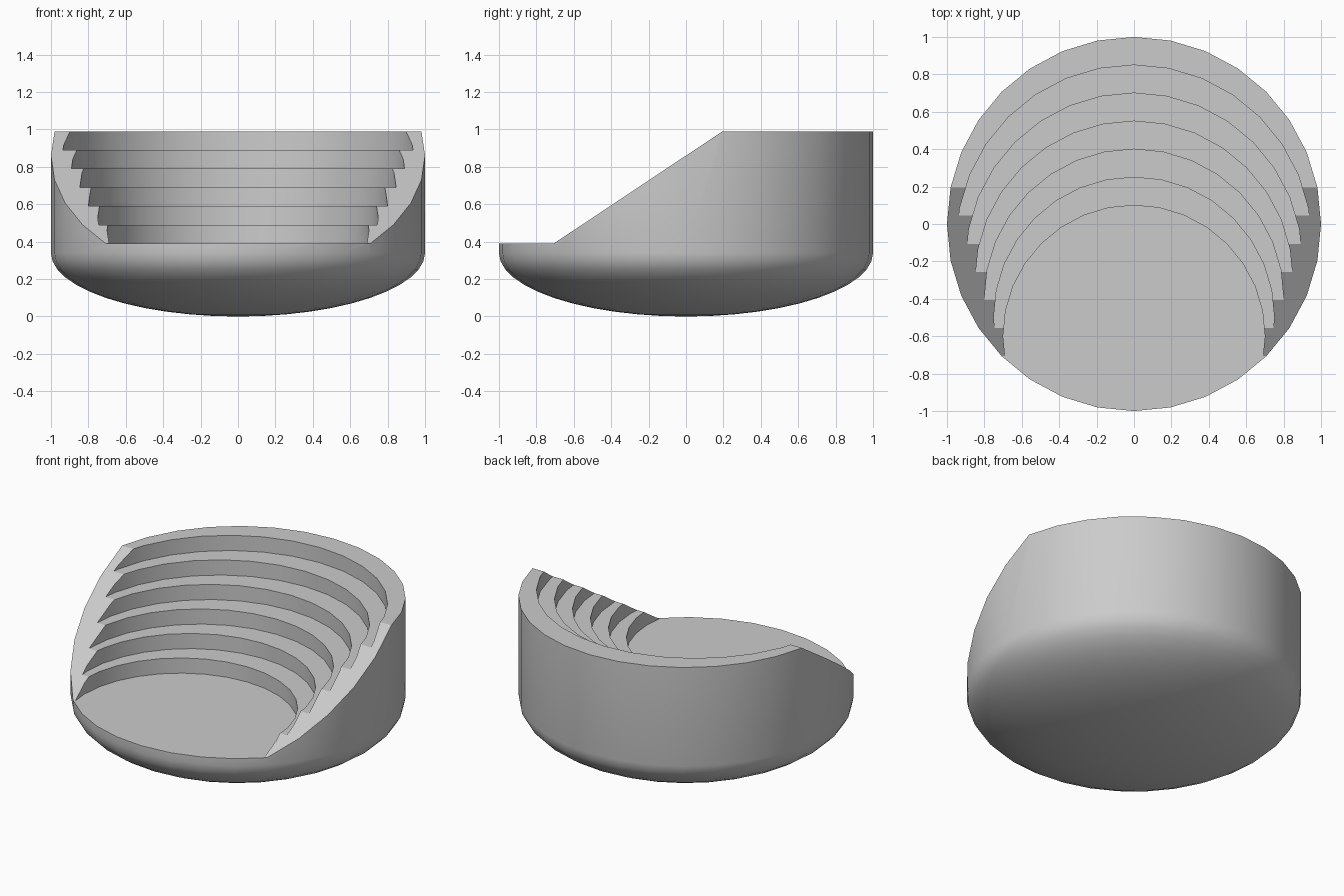
import bpy, bmesh
from math import sin, cos, pi, radians

if "Cube" in bpy.data.objects:
    bpy.data.objects.remove(bpy.data.objects["Cube"])

SEG = 32            # sides of every circle
FLOOR, TOP = 0.39, 0.99
BOWL = 0.34         # height of the rounded underside


def finish(name, bm):
    bmesh.ops.recalc_face_normals(bm, faces=bm.faces)
    me = bpy.data.meshes.new(name)
    bm.to_mesh(me)
    bm.free()
    ob = bpy.data.objects.new(name, me)
    bpy.context.collection.objects.link(ob)
    return ob


def cut(target, cutter):
    mod = target.modifiers.new("cut", 'BOOLEAN')
    mod.operation = 'DIFFERENCE'
    mod.solver = 'EXACT'
    mod.object = cutter
    bpy.context.view_layer.objects.active = target
    bpy.ops.object.modifier_apply(modifier=mod.name)
    bpy.data.objects.remove(cutter)


# Solid body: round wall over a flattened half-sphere underside
bm = bmesh.new()
N = 12
profile = [(sin(i * pi / 2 / N), BOWL * (1 - cos(i * pi / 2 / N))) for i in range(1, N + 1)]
profile.append((1, TOP))
rings = [[bm.verts.new((r * sin(2 * pi * k / SEG), r * cos(2 * pi * k / SEG), z))
          for k in range(SEG)] for r, z in profile]
pole = bm.verts.new((0, 0, 0))
for k in range(SEG):
    n = (k + 1) % SEG
    bm.faces.new((pole, rings[0][k], rings[0][n]))
    for a, b in zip(rings, rings[1:]):
        bm.faces.new((a[k], b[k], b[n], a[n]))
bm.faces.new(rings[-1])
body = finish("stepped_amphitheatre", bm)

# Front opening: flat stage with sloping sides
bm = bmesh.new()
outline = [(-1.5, FLOOR), (-0.707, FLOOR), (0.195, TOP), (0.345, TOP + 0.1), (-1.5, TOP + 0.1)]
face = bm.faces.new([bm.verts.new((-1.5, y, z)) for y, z in outline])
ext = bmesh.ops.extrude_face_region(bm, geom=[face])
bmesh.ops.translate(bm, vec=(3, 0, 0),
                    verts=[v for v in ext["geom"] if isinstance(v, bmesh.types.BMVert)])
cut(body, finish("opening_cutter", bm))

# Six curved seating steps, growing wider and moving back as they rise
for i in range(6):
    bm = bmesh.new()
    r, z0, z1 = 0.7 + 0.05 * i, FLOOR + 0.1 * i, TOP + 0.2
    ring = [bm.verts.new((r * sin(2 * pi * k / SEG),
                          -0.6 + 0.1 * i + r * cos(2 * pi * k / SEG), z0)) for k in range(SEG)]
    face = bm.faces.new(ring)
    ext = bmesh.ops.extrude_face_region(bm, geom=[face])
    bmesh.ops.translate(bm, vec=(0, 0, z1 - z0),
                        verts=[v for v in ext["geom"] if isinstance(v, bmesh.types.BMVert)])
    cut(body, finish("step_cutter", bm))

# Smooth curved walls, crisp step edges
bpy.ops.object.select_all(action='DESELECT')
body.select_set(True)
bpy.context.view_layer.objects.active = body
bpy.ops.object.shade_smooth_by_angle(angle=radians(30))
